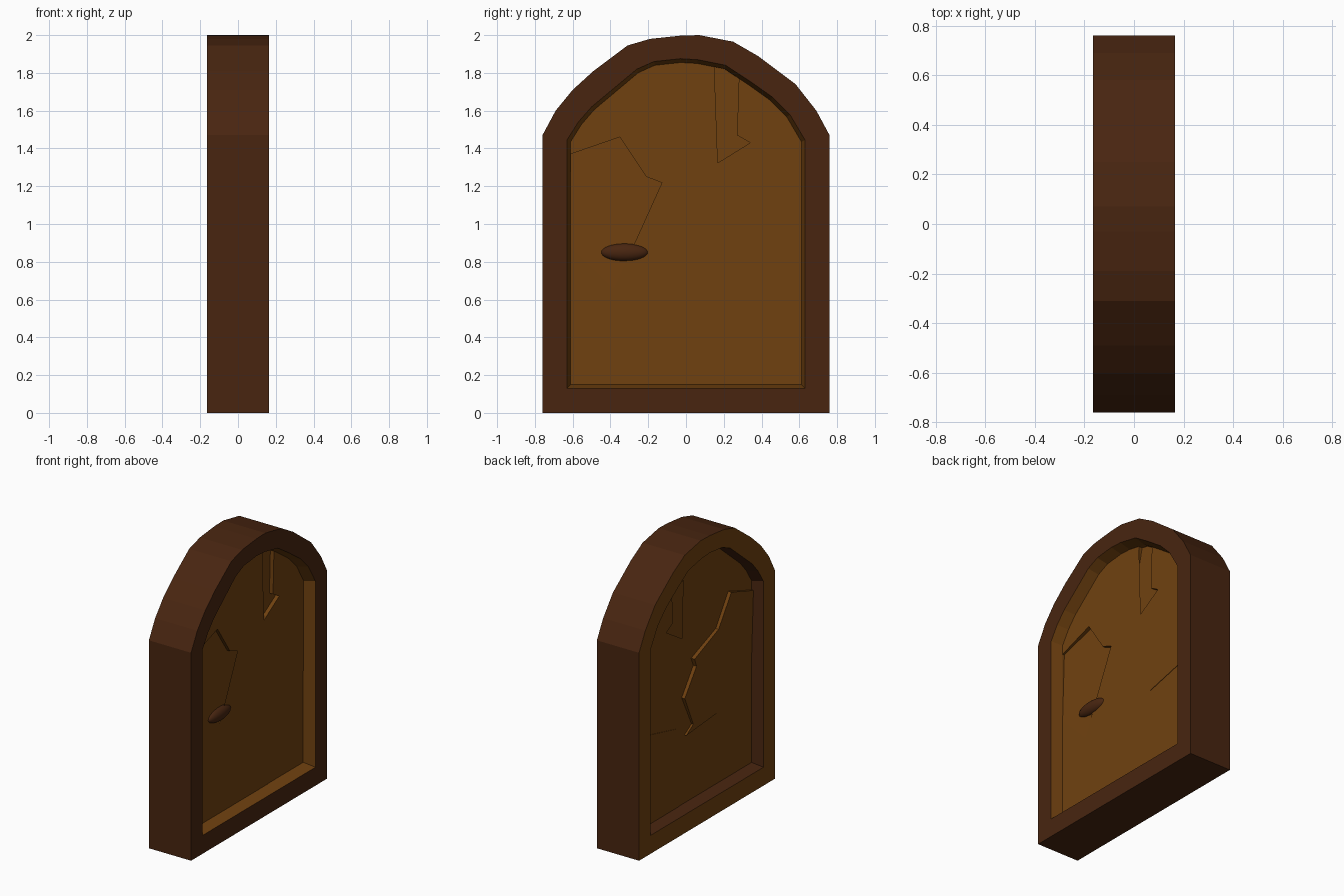
import bpy, bmesh

if "Cube" in bpy.data.objects:
    bpy.data.objects.remove(bpy.data.objects["Cube"])

def material(name, rgb):
    m = bpy.data.materials.new(name)
    m.diffuse_color = (*rgb, 1)
    m.use_nodes = True
    m.node_tree.nodes["Principled BSDF"].inputs["Base Color"].default_value = m.diffuse_color
    return m

DARK = material("dark wood", (0.065, 0.0185, 0.0052))
LIGHT = material("light wood", (0.162, 0.053, 0.005))

def finish(bm, name, mats):
    bmesh.ops.recalc_face_normals(bm, faces=bm.faces[:])
    me = bpy.data.meshes.new(name)
    bm.to_mesh(me)
    bm.free()
    for m in mats:
        me.materials.append(m)
    ob = bpy.data.objects.new(name, me)
    bpy.context.collection.objects.link(ob)
    return ob

HALF, PANEL = 0.165, 0.085   # half depth of frame and of door panel

# Profiles as (y, z), anticlockwise from the bottom corner
outer = [(-.76, 0), (.76, 0), (.76, 1.47), (.69, 1.6), (.58, 1.74), (.38, 1.89),
         (.25, 1.965), (.07, 2), (-.03, 1.997), (-.19, 1.98), (-.31, 1.945),
         (-.49, 1.81), (-.6, 1.71), (-.69, 1.6), (-.76, 1.47)]
opening = [(-.63, .13), (.63, .13), (.63, 1.445), (.55, 1.58), (.46, 1.67), (.34, 1.755),
           (.21, 1.84), (.06, 1.87), (-.03, 1.875), (-.17, 1.86), (-.26, 1.82),
           (-.38, 1.72), (-.5, 1.62), (-.57, 1.54), (-.63, 1.445)]
inner = [(y * .97, .15 + (z - .13) * .977) for y, z in opening]

# Frame: closed loft through six rings, coloured band by band
bm = bmesh.new()
rings = [[bm.verts.new((x, y, z)) for y, z in prof] for prof, x in (
    (outer, HALF), (opening, HALF), (inner, PANEL),
    (inner, -PANEL), (opening, -HALF), (outer, -HALF))]
band_colour = [0, 1, 1, 0, 1, 0]
n = len(outer)
for k in range(6):
    a, b = rings[k], rings[(k + 1) % 6]
    for i in range(n):
        j = (i + 1) % n
        bm.faces.new((a[i], a[j], b[j], b[i])).material_index = band_colour[k]
finish(bm, "door_frame", [DARK, LIGHT])

# Door panel pieces: prisms whose faces follow front and back depth rules
def slab(name, outline, front, back):
    bm = bmesh.new()
    f = [bm.verts.new((front(y, z), y, z)) for y, z in outline]
    b = [bm.verts.new((back(y, z), y, z)) for y, z in outline]
    bm.faces.new(f)
    bm.faces.new(b[::-1])
    for i in range(len(f)):
        j = (i + 1) % len(f)
        bm.faces.new((f[i], b[i], b[j], f[j]))
    bmesh.ops.triangulate(bm, faces=[x for x in bm.faces if len(x.verts) > 4],
                          ngon_method='EAR_CLIP')
    finish(bm, name, [LIGHT])

side = inner[1][0]
low_crack = [(.21, .15), (.19, .51), (.24, .64), (.24, .71), (side, .80)]
top_crack = [(.28, 1.771), (.27, 1.47), (.34, 1.43), (.13, 1.30), (.08, 1.33),
             (.10, 1.63), (.15, 1.832)]
left_crack = [(-side, 1.37), (-.35, 1.46), (-.21, 1.25), (.065, 1.145), (.04, 1.085),
              (.17, .905), (.06, .68), (.14, .63), (-.39, .66), (-side, .88)]

def tilt(y, z):
    return .03 * y + .03 * z - .008

slab("door_panel",
     [inner[0]] + low_crack + inner[2:6] + top_crack + inner[7:] + left_crack,
     lambda y, z: PANEL, lambda y, z: -PANEL)
slab("left_broken_piece", left_crack[::-1],
     lambda y, z: PANEL - tilt(y, z), lambda y, z: -PANEL - tilt(y, z))
slab("top_broken_piece", top_crack[::-1] + [inner[6]],
     lambda y, z: PANEL - .028, lambda y, z: -PANEL + .028)
slab("lower_broken_piece", low_crack[::-1] + [inner[1]],
     lambda y, z: PANEL - .003, lambda y, z: -PANEL - .003)

# Handle: flattened oval knob
bpy.ops.mesh.primitive_uv_sphere_add(segments=32, ring_count=16, radius=1,
                                     location=(.077, -.325, .85))
knob = bpy.context.object
knob.name = "door_handle"
knob.scale = (.038, .125, .046)
knob.data.materials.append(DARK)
bpy.ops.object.transform_apply(location=False, rotation=False, scale=True)
bpy.ops.object.shade_smooth()
